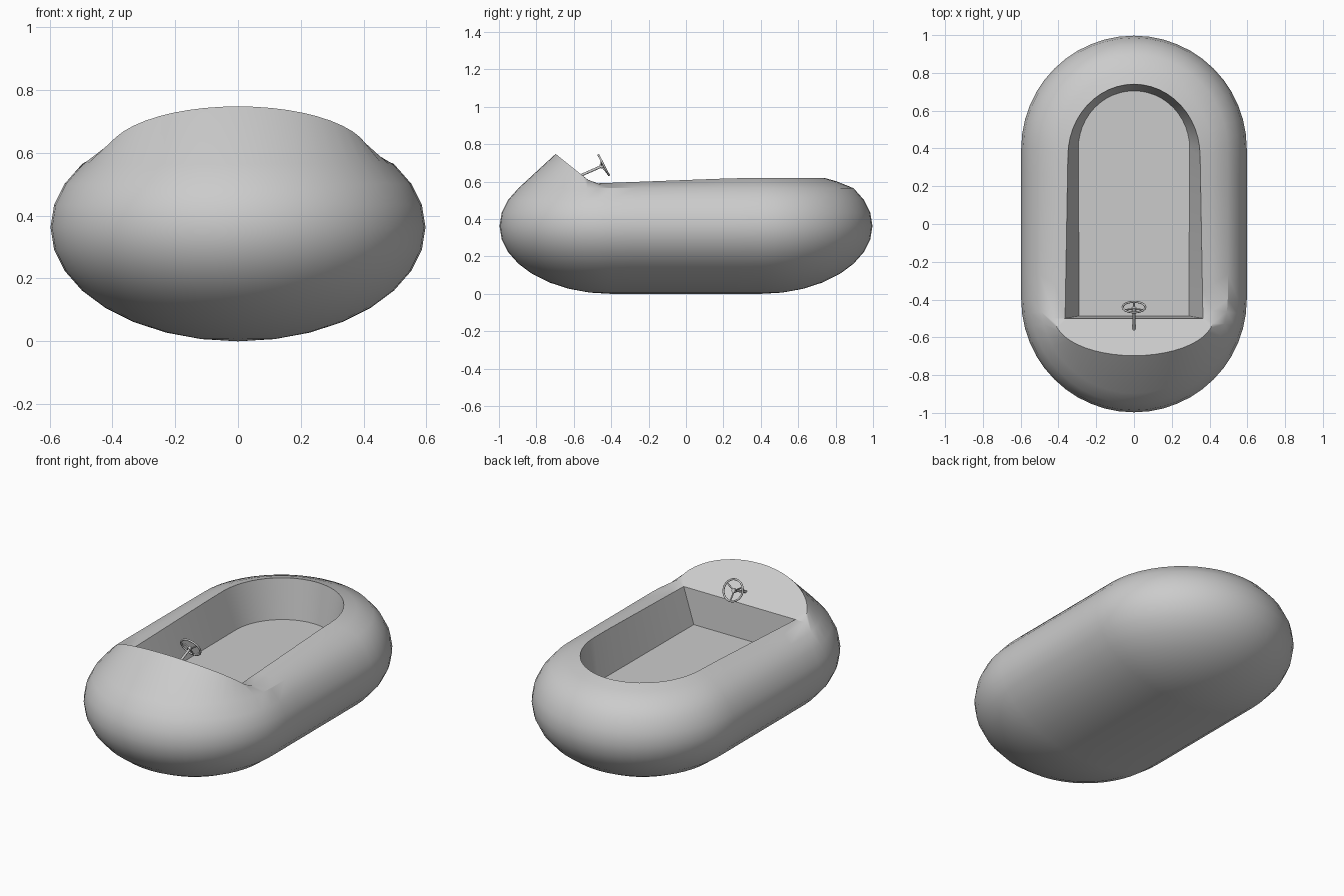
import bpy, bmesh
from math import sin, cos, pi, radians
from mathutils import Vector

if "Cube" in bpy.data.objects:
    bpy.data.objects.remove(bpy.data.objects["Cube"])

NOSE, SIDE = 24, 6          # segments per end cap and per straight side
HALF = 0.4                  # half length of the straight sides


def finish(name, mesh, angle):
    ob = bpy.data.objects.new(name, mesh)
    bpy.context.collection.objects.link(ob)
    bpy.ops.object.select_all(action='DESELECT')
    ob.select_set(True)
    bpy.context.view_layer.objects.active = ob
    bpy.ops.object.shade_smooth_by_angle(angle=radians(angle))
    return ob


# Loop stations: (kind, parameter), counter-clockwise from the right rear
stations = [("back", pi * i / NOSE) for i in range(NOSE)]
stations += [("left", i / SIDE) for i in range(SIDE)]
stations += [("nose", pi * i / NOSE) for i in range(NOSE)]
stations += [("right", i / SIDE) for i in range(SIDE)]


def outer(kind, t, r, z):
    """Stadium outline of radius r."""
    if kind == "back":
        return Vector((r * cos(t), HALF + r * sin(t), z))
    if kind == "left":
        return Vector((-r, HALF - 2 * HALF * t, z))
    if kind == "nose":
        return Vector((-r * cos(t), -HALF - r * sin(t), z))
    return Vector((r, -HALF + 2 * HALF * t, z))


def inner(kind, t, rear, front, y_front, y_arc, depth):
    """Cockpit outline: round at the rear, square at the front."""
    if kind == "back":
        x, y = rear * cos(t), y_arc + depth * sin(t)
    elif kind == "nose":
        x, y = -front * cos(t), y_front
    else:
        f = t if kind == "left" else 1 - t
        x = (rear + (front - rear) * f) * (-1 if kind == "left" else 1)
        y = y_arc + (y_front - y_arc) * f
    return x, y


def rim(kind, t):
    x, y = inner(kind, t, 0.35, 0.365, -0.5, 0.36, 0.38)
    return Vector((x, y, min(0.62, 0.59 + 0.0375 * (y + 0.5))))


def cowl(kind, t):
    """Raised hood edge over the nose; plain shoulder elsewhere."""
    if kind == "nose":
        return Vector((-0.42 * cos(t), -0.5 - 0.197 * sin(t), 0.59 + 0.158 * sin(t)))
    a = outer(kind, t, 0.495, 0.567)
    return a.lerp(rim(kind, t), 0.57) + Vector((0, 0, 0.004))


def floor(kind, t):
    x, y = inner(kind, t, 0.295, 0.29, -0.487, 0.4, 0.305)
    return Vector((x, y, 0.39))


# Hull: elliptical capsule below, hood, dash and cockpit tub above
rows = []
for k in range(12):
    a = radians(11.25 * k)
    r = max(0.597 * sin(a), 0.0001)
    rows.append([outer(s, t, r, 0.363 * (1 - cos(a))) for s, t in stations])
for fn in (cowl, rim, floor):
    rows.append([fn(s, t) for s, t in stations])
bm = bmesh.new()
rings = [[bm.verts.new(p) for p in row] for row in rows]
n = len(stations)
for lo, hi in zip(rings, rings[1:]):
    for i in range(n):
        j = (i + 1) % n
        bm.faces.new((lo[i], lo[j], hi[j], hi[i]))
bm.faces.new(rings[-1])
bm.faces.new(rings[0][::-1])
bmesh.ops.remove_doubles(bm, verts=bm.verts, dist=0.001)
bmesh.ops.dissolve_degenerate(bm, edges=bm.edges, dist=0.0005)
bmesh.ops.recalc_face_normals(bm, faces=bm.faces)
me = bpy.data.meshes.new("hull")
bm.to_mesh(me)
bm.free()
finish("hull", me, 32)


def rod(name, a, b, radius):
    d = b - a
    bpy.ops.mesh.primitive_cylinder_add(vertices=12, radius=radius, depth=d.length,
                                        location=(a + b) / 2,
                                        rotation=d.to_track_quat('Z', 'Y').to_euler())
    bpy.context.object.name = name
    bpy.ops.object.shade_smooth_by_angle(angle=radians(40))


# Steering wheel, spokes and column
centre = Vector((0, -0.44, 0.688))
axis = Vector((0, 0.887, 0.46))
up = Vector((0, -0.46, 0.887))
right = Vector((1, 0, 0))
bpy.ops.mesh.primitive_torus_add(major_radius=0.06, minor_radius=0.0055,
                                 major_segments=32, minor_segments=10, location=centre,
                                 rotation=axis.to_track_quat('Z', 'Y').to_euler())
bpy.context.object.name = "steering_wheel"
bpy.ops.object.shade_smooth_by_angle(angle=radians(40))
hub = centre - axis * 0.012
for i in range(3):
    a = radians(-90 + 120 * i)
    rod(f"wheel_spoke_{i + 1}", hub, centre + (right * cos(a) + up * sin(a)) * 0.06, 0.004)
rod("wheel_hub", centre - axis * 0.02, centre - axis * 0.002, 0.012)
rod("steering_column", Vector((0, -0.565, 0.632)), hub, 0.007)
